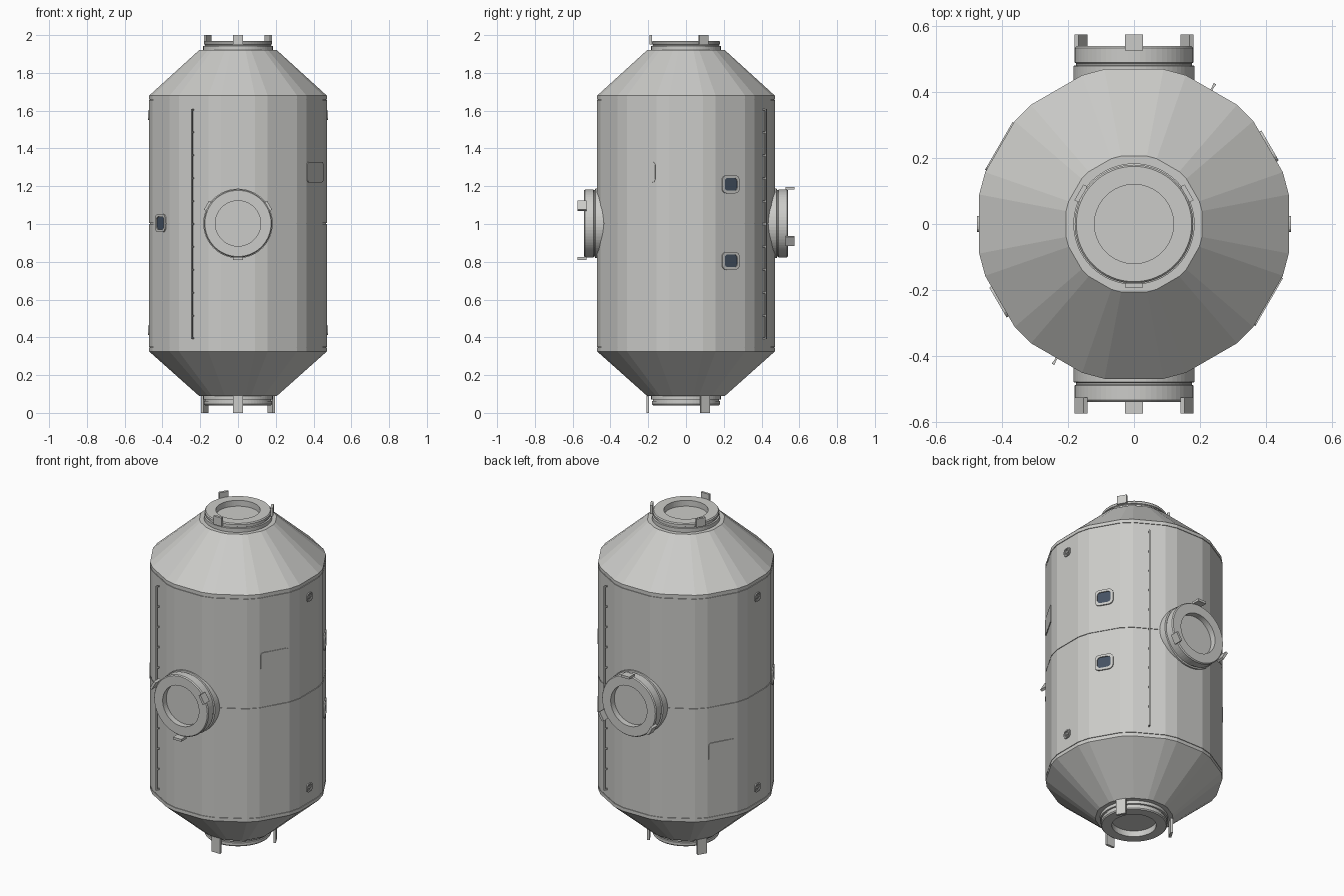
import bpy, bmesh
from math import pi, sin, cos, radians
from mathutils import Matrix, Vector

if "Cube" in bpy.data.objects:
    bpy.data.objects.remove(bpy.data.objects["Cube"])


def material(name, rgb):
    m = bpy.data.materials.new(name)
    m.use_nodes = True
    m.diffuse_color = (*rgb, 1)
    m.node_tree.nodes["Principled BSDF"].inputs["Base Color"].default_value = (*rgb, 1)
    return m


HULL = material("light_grey_hull", (0.6, 0.6, 0.58))
GLASS = material("dark_blue_glass", (0.06, 0.085, 0.125))
APOTHEM = 0.47          # distance of the wide hull panels from the axis


def finish(bm, name, mat, matrix=None):
    bmesh.ops.recalc_face_normals(bm, faces=bm.faces)
    if matrix:
        bm.transform(matrix)
    mesh = bpy.data.meshes.new(name)
    bm.to_mesh(mesh)
    bm.free()
    mesh.materials.append(mat)
    ob = bpy.data.objects.new(name, mesh)
    bpy.context.collection.objects.link(ob)
    return ob


def lathe(name, profile, angles, matrix=None):
    """Solid of rings (radius, height), closed at both ends."""
    bm = bmesh.new()
    rings = [[bm.verts.new((r * cos(a), r * sin(a), z)) for a in angles]
             for r, z in profile]
    n = len(angles)
    for lo, hi in zip(rings, rings[1:]):
        for i in range(n):
            j = (i + 1) % n
            bm.faces.new((lo[i], lo[j], hi[j], hi[i]))
    bm.faces.new(rings[0][::-1])
    bm.faces.new(rings[-1])
    return finish(bm, name, HULL, matrix)


def box(name, size, matrix):
    bm = bmesh.new()
    bmesh.ops.create_cube(bm, size=1, matrix=Matrix.Diagonal((*size, 1)))
    return finish(bm, name, HULL, matrix)


def panel_frame(deg, z, depth=APOTHEM):
    """Local x along the panel, y up, z outward from the hull."""
    a = radians(deg)
    out, up = Vector((cos(a), sin(a), 0)), Vector((0, 0, 1))
    m = Matrix((up.cross(out), up, out)).transposed().to_4x4()
    m.translation = out * depth + up * z
    return m


def rounded_outline(w, h, r, steps=4):
    pts = []
    for k, (sx, sy) in enumerate(((1, 1), (-1, 1), (-1, -1), (1, -1))):
        for i in range(steps + 1):
            a = (k + i / steps) * pi / 2
            pts.append((sx * (w / 2 - r) + r * cos(a), sy * (h / 2 - r) + r * sin(a)))
    return pts


def plate(name, w, h, r, thick, mat, matrix):
    bm = bmesh.new()
    f = bm.faces.new([bm.verts.new((x, y, -0.002)) for x, y in rounded_outline(w, h, r)])
    top = bmesh.ops.extrude_face_region(bm, geom=[f])["geom"]
    bmesh.ops.translate(bm, vec=(0, 0, thick + 0.002),
                        verts=[v for v in top if isinstance(v, bmesh.types.BMVert)])
    return finish(bm, name, mat, matrix)


def rim(name, w, h, r, border, thick, matrix):
    bm = bmesh.new()
    loops = []
    for inset, z in ((0, -0.002), (0, thick), (border, thick), (border, -0.002)):
        pts = rounded_outline(w - 2 * inset, h - 2 * inset, r - inset * 0.6)
        loops.append([bm.verts.new((x, y, z)) for x, y in pts])
    n = len(loops[0])
    for k in range(4):
        a, b = loops[k], loops[(k + 1) % 4]
        for i in range(n):
            j = (i + 1) % n
            bm.faces.new((a[i], a[j], b[j], b[i]))
    return finish(bm, name, HULL, matrix)


# Hull: twelve wide panels separated by narrow bevels, with fine seams
hull_angles = [radians(30 * k + s * 10.8) for k in range(12) for s in (-1, 1)]
R = APOTHEM / cos(radians(10.8))


def seam(z):
    return [(R, z - 0.002), (R - 0.004, z - 0.002), (R - 0.004, z + 0.002), (R, z + 0.002)]


hull_profile = [(0.21, 0.09), (R, 0.325)]
for z in (0.347, 1.003, 1.658):
    hull_profile += seam(z)
hull_profile += [(R, 1.68), (0.21, 1.92)]
lathe("hull", hull_profile, hull_angles)

# Docking ports, each with a recessed hatch and three guide petals
round_angles = [2 * pi * i / 64 for i in range(64)]


def port(name, matrix, base, end, tip, petal_start, petal_r, first):
    step = base + (end - base) * 0.6
    lathe(name, [(0.184, base), (0.184, step), (0.176, step + 0.002),
                 (0.176, step + 0.008), (0.18, step + 0.01), (0.18, end - 0.006),
                 (0.175, end), (0.12, end), (0.12, end - 0.035)],
          round_angles, matrix)
    for k in range(3):
        m = matrix @ Matrix.Rotation(radians(first + 120 * k), 4, 'Z')
        m = m @ Matrix.Translation((petal_r, 0, (petal_start + tip) / 2))
        box(name + "_petal", (0.014, 0.055, tip - petal_start), m)


flip = Matrix.Rotation(pi, 4, 'X')
port("top_port", Matrix.Identity(4), 1.9, 1.97, 2.0, 1.95, 0.186, 270)
port("bottom_port", flip, -0.12, -0.04, 0, -0.095, 0.202, 90)
centre = Matrix.Translation((0, 0, 1.003))
port("front_port", centre @ Matrix.Rotation(pi / 2, 4, 'X'),
     0.39, 0.54, 0.575, 0.527, 0.186, 270)
port("back_port", centre @ Matrix.Rotation(-pi / 2, 4, 'X'),
     0.39, 0.54, 0.575, 0.527, 0.186, 270)

# Long handrails on standoffs
for deg in (60, 240):
    box("handrail", (0.008, 1.22, 0.008), panel_frame(deg, 1.0, APOTHEM + 0.018))
    for i in range(11):
        box("handrail_post", (0.006, 0.008, 0.018),
            panel_frame(deg, 0.394 + 0.1212 * i, APOTHEM + 0.008))

# Windows
for deg, z in ((30, 1.21), (30, 0.805), (210, 1.005)):
    m = panel_frame(deg, z)
    rim("window_frame", 0.105, 0.095, 0.026, 0.014, 0.007, m)
    plate("window_glass", 0.076, 0.066, 0.012, 0.002, GLASS, m)

# Access covers
for deg, z in ((330, 1.275), (150, 0.735)):
    plate("access_cover", 0.167, 0.108, 0.014, 0.004, HULL, panel_frame(deg, z))

# Small cross-shaped fixtures on both flanks
for deg in (0, 180):
    for z in (1.575, 0.437):
        m = panel_frame(deg, z)
        rim("fixture_rim", 0.05, 0.05, 0.017, 0.007, 0.006, m)
        box("fixture_bar", (0.028, 0.007, 0.01), m)
        box("fixture_post", (0.007, 0.028, 0.01), m)
